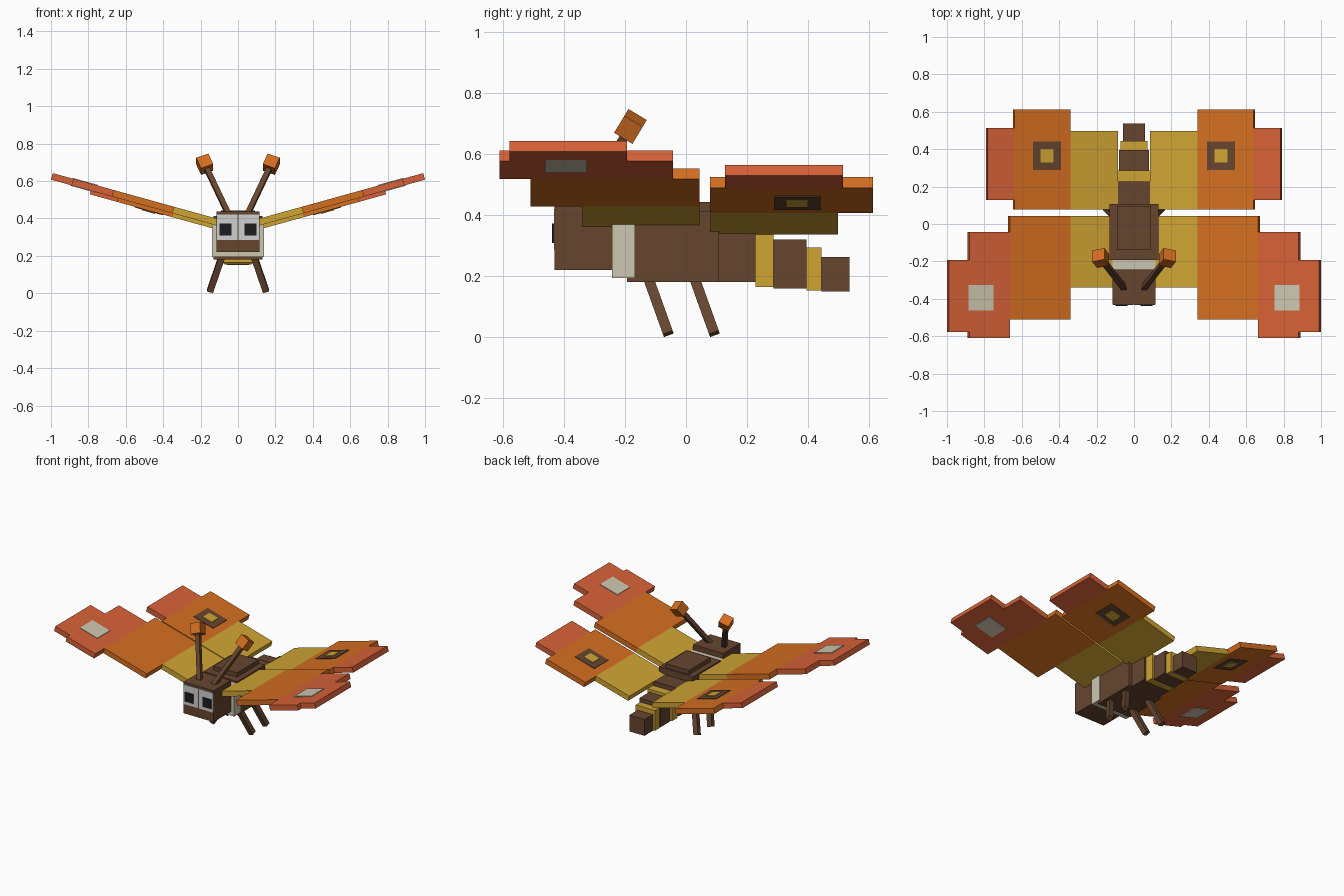
import bpy, bmesh, math
from mathutils import Matrix, Vector

cube = bpy.data.objects.get("Cube")
if cube:
    bpy.data.objects.remove(cube, do_unlink=True)


def material(name, rgb):
    lin = [((c / 255 + 0.055) / 1.055) ** 2.4 for c in rgb] + [1.0]
    m = bpy.data.materials.new(name)
    m.use_nodes = True
    m.diffuse_color = lin
    m.node_tree.nodes["Principled BSDF"].inputs["Base Color"].default_value = lin
    return m


BROWN = material("brown", (102, 69, 47))
YELLOW = material("golden yellow", (208, 164, 52))
ORANGE = material("orange", (212, 110, 32))
RED = material("coral red", (214, 97, 55))
CREAM = material("cream", (206, 198, 176))
WHITE = material("eye white", (208, 208, 208))
BLACK = material("pupil black", (28, 28, 30))


def box(name, size, matrix, mat):
    """Box of a given size, placed by a matrix."""
    bm = bmesh.new()
    bmesh.ops.create_cube(bm, size=1, matrix=matrix @ Matrix.Diagonal((*size, 1)))
    bmesh.ops.recalc_face_normals(bm, faces=bm.faces)
    mesh = bpy.data.meshes.new(name)
    bm.to_mesh(mesh)
    bm.free()
    mesh.materials.append(mat)
    obj = bpy.data.objects.new(name, mesh)
    bpy.context.collection.objects.link(obj)
    return obj


def block(name, x, y, z, mat):
    """Axis-aligned block from three (low, high) ranges."""
    size = [hi - lo for lo, hi in (x, y, z)]
    centre = Vector([(lo + hi) / 2 for lo, hi in (x, y, z)])
    return box(name, size, Matrix.Translation(centre), mat)


def bar(name, start, end, width, mat):
    """Square bar between two points."""
    a, b = Vector(start), Vector(end)
    d = (b - a).normalized()
    u = (Vector((1, 0, 0)) - d * d.x).normalized()
    rot = Matrix((u, d.cross(u), d)).transposed().to_4x4()
    return box(name, (width, width, (b - a).length), Matrix.Translation((a + b) / 2) @ rot, mat)


# Body segments: half width, y range, z range
for name, w, y, z, mat in (
    ("head", 0.115, (-0.43, -0.243), (0.22, 0.436), BROWN),
    ("collar", 0.14, (-0.243, -0.167), (0.193, 0.40), CREAM),
    ("thorax", 0.13, (-0.193, 0.108), (0.18, 0.413), BROWN),
    ("back_plate", 0.09, (-0.14, 0.095), (0.413, 0.442), BROWN),
    ("abdomen_front", 0.105, (0.108, 0.228), (0.18, 0.37), BROWN),
    ("abdomen_band_front", 0.093, (0.228, 0.287), (0.165, 0.34), YELLOW),
    ("abdomen_middle", 0.08, (0.287, 0.395), (0.16, 0.32), BROWN),
    ("abdomen_band_rear", 0.073, (0.395, 0.444), (0.153, 0.294), YELLOW),
    ("tail", 0.058, (0.444, 0.536), (0.15, 0.262), BROWN),
):
    block(name, (-w, w), y, z, mat)

# Wings tilt up and outward
SLOPE = 0.277
ANGLE = math.atan(SLOPE)
THICK = 0.036
SPOT = 0.004


def panel(name, side, x, y, drop, mat, thick=THICK, lift=0.0):
    xm, ym = (x[0] + x[1]) / 2, (y[0] + y[1]) / 2
    z = 0.625 + SLOPE * (xm - 0.995) - drop
    m = Matrix.Translation((side * xm, ym, z)) @ Matrix.Rotation(-side * ANGLE, 4, "Y")
    m = m @ Matrix.Translation((0, 0, lift))
    box(name, ((x[1] - x[0]) / math.cos(ANGLE), y[1] - y[0], thick), m, mat)


PANELS = (
    ("forewing_inner", (0.085, 0.345), (-0.34, 0.044), 0, YELLOW),
    ("forewing_middle", (0.345, 0.668), (-0.51, 0.044), 0, ORANGE),
    ("forewing_outer", (0.668, 0.885), (-0.61, -0.042), 0, RED),
    ("forewing_tip", (0.885, 0.995), (-0.578, -0.193), 0, RED),
    ("hindwing_inner", (0.09, 0.345), (0.078, 0.497), 0.021, YELLOW),
    ("hindwing_middle", (0.345, 0.643), (0.078, 0.612), 0.021, ORANGE),
    ("hindwing_tip", (0.643, 0.787), (0.128, 0.514), 0.021, RED),
)
# Spots: thin plates on both wing faces
SPOTS = (
    ("forewing_spot", (0.757, 0.89), (-0.462, -0.325), 0, CREAM, SPOT),
    ("hindwing_spot", (0.397, 0.546), (0.288, 0.44), 0.021, BROWN, SPOT),
    ("hindwing_spot_centre", (0.438, 0.506), (0.328, 0.4), 0.021, YELLOW, 2 * SPOT),
)

for side, label in ((1, "left"), (-1, "right")):
    for name, x, y, drop, mat in PANELS:
        panel(f"{label}_{name}", side, x, y, drop, mat)
    for name, x, y, drop, mat, t in SPOTS:
        for face, where in ((1, "upper"), (-1, "lower")):
            panel(f"{label}_{name}_{where}", side, x, y, drop, mat, t, face * (THICK + t) / 2)

    # Eyes
    def span(a, b):
        return tuple(sorted((side * a, side * b)))

    block(f"{label}_eye", span(0.004, 0.113), (-0.433, -0.429), (0.285, 0.42), WHITE)
    block(f"{label}_pupil", span(0.035, 0.1), (-0.439, -0.432), (0.308, 0.372), BLACK)

    # Antennae
    base, tip = Vector((side * 0.05, -0.345, 0.42)), Vector((side * 0.178, -0.182, 0.69))
    d = (tip - base).normalized()
    bar(f"{label}_antenna", base, tip - d * 0.03, 0.028, BROWN)
    bar(f"{label}_antenna_tip", tip - d * 0.035, tip + d * 0.035, 0.07, ORANGE)

    # Legs
    for pair, y in (("front", -0.133), ("rear", 0.018)):
        bar(f"{label}_{pair}_leg", (side * 0.078, y, 0.22), (side * 0.15, y + 0.075, 0.011), 0.034, BROWN)
